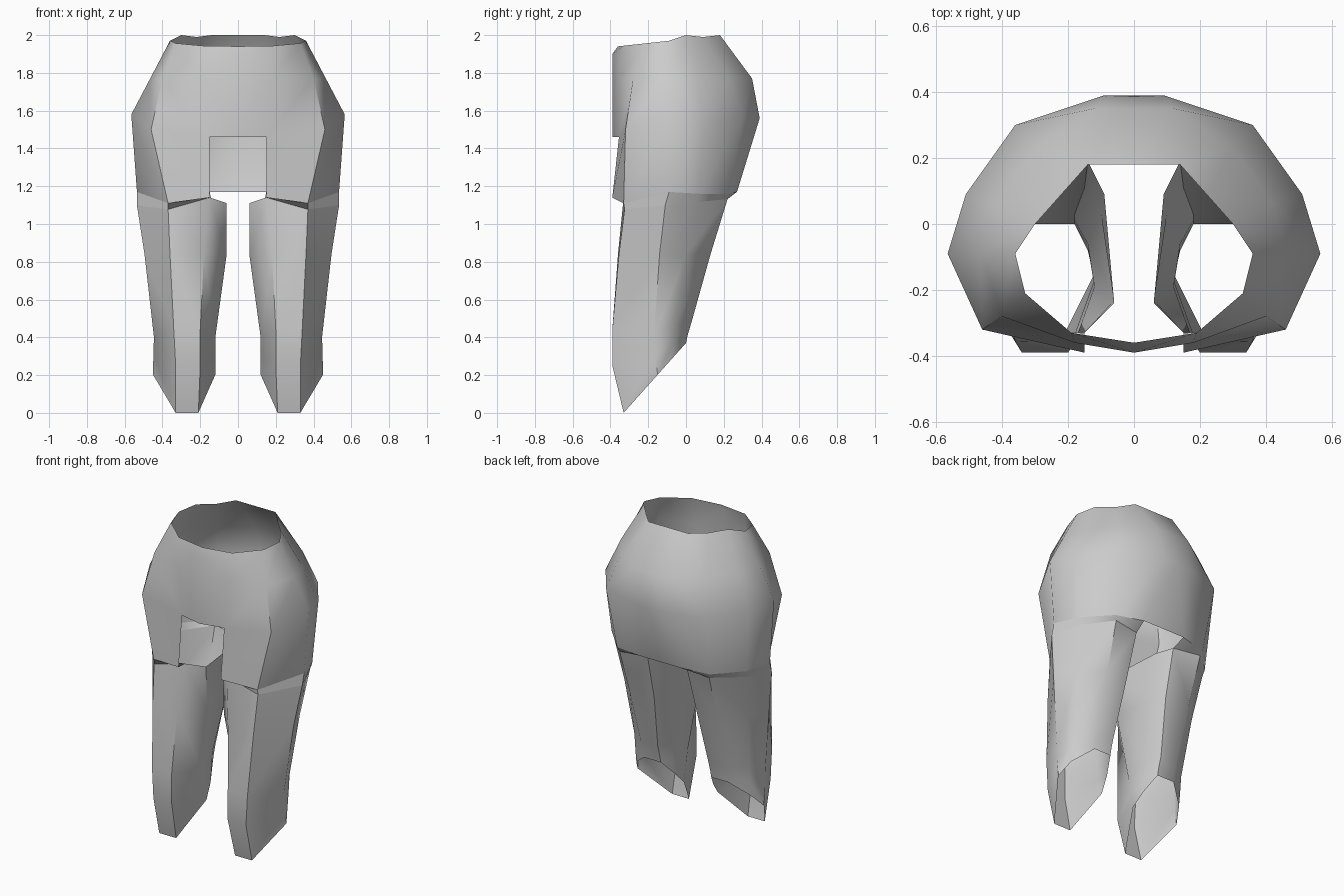
import bpy
import bmesh
import math

default_cube = bpy.data.objects.get("Cube")
if default_cube:
    bpy.data.objects.remove(default_cube, do_unlink=True)

# The single cloth colour
cloth = bpy.data.materials.new("plain grey cloth")
cloth.use_nodes = True
grey = (0.6, 0.6, 0.6, 1)
cloth.diffuse_color = grey
cloth.node_tree.nodes["Principled BSDF"].inputs["Base Color"].default_value = grey


def ring(height, slope, points):
    """Turn plan points into a ring whose height varies with depth;
    a point may carry its own height as a third value."""
    return [(p[0], p[1], p[2] if len(p) == 3 else height + slope * p[1])
            for p in points]


def loft(name, rings, closed=False, skip=()):
    """Skin the left half between successive rings and mirror it."""
    bm = bmesh.new()
    rows = [[bm.verts.new(p) for p in points] for points in rings]
    for level, (upper, lower) in enumerate(zip(rows, rows[1:])):
        count = len(upper)
        for i in range(count if closed else count - 1):
            if (level, i) in skip:
                continue
            j = (i + 1) % count
            bm.faces.new((upper[i], lower[i], lower[j], upper[j])).normal_flip()
    loose = [v for v in bm.verts if not v.link_faces]
    bmesh.ops.delete(bm, geom=loose, context='VERTS')
    mesh = bpy.data.meshes.new(name)
    bm.to_mesh(mesh)
    bm.free()
    mesh.materials.append(cloth)
    part = bpy.data.objects.new(name, mesh)
    bpy.context.collection.objects.link(part)
    mirror = part.modifiers.new("both sides", 'MIRROR')
    mirror.use_clip = True
    bpy.ops.object.select_all(action='DESELECT')
    part.select_set(True)
    bpy.context.view_layer.objects.active = part
    bpy.ops.object.shade_smooth_by_angle(angle=math.radians(50))
    return part


# Hip shell rings, each running from centre back round to centre front
waist = ring(1.98, 0.11, [
    (0, .18), (.14, .18), (.22, .09), (.30, 0, 2),
    (.36, -.09), (.33, -.21), (.19, -.33), (0, -.36)])
upper_hip = ring(1.77, 0, [
    (0, .35), (.12, .35), (.30, .23), (.42, .06),
    (.465, -.09), (.40, -.28), (.18, -.36), (0, -.39, 1.9)])
full_hip = ring(1.56, 0, [
    (0, .39), (.09, .39), (.36, .30), (.51, .09),
    (.565, -.09, 1.58), (.46, -.32, 1.5), (.15, -.355, 1.46), (0, -.39, 1.46)])
hem = ring(1.16, 0, [
    (0, .27, 1.17), (.15, .27, 1.17), (.33, .23), (.48, .07),
    (.535, -.09, 1.17), (.37, -.33, 1.11), (.15, -.39, 1.14), (0, -.39)])

# The centre front panel below the full hip stays open
front_gap = (2, len(hem) - 2)
loft("hip_shell", [waist, upper_hip, full_hip, hem], skip=[front_gap])

# Leg rings: back inner, back outer, two outer, front outer, front inner, two inner
thigh = ring(1.11, 0.1, [
    (.14, .19), (.32, .22), (.47, .06), (.535, -.11),
    (.37, -.325), (.15, -.33, 1.14), (.06, -.24, 1.11), (.09, .09)])
knee = ring(.84, 0, [
    (.15, .11), (.31, .13), (.44, 0), (.495, -.14),
    (.36, -.355), (.18, -.36), (.06, -.23), (.10, .03)])
calf = ring(.48, 0.1, [
    (.18, .03), (.30, .03), (.41, -.06), (.445, -.17, .4),
    (.34, -.39), (.2, -.39), (.12, -.19, .4), (.14, -.06)])
shin = ring(.41, 0.6, [
    (.18, .01), (.30, .01), (.41, -.07), (.448, -.165),
    (.33, -.39, .25), (.2, -.39, .25), (.12, -.17), (.14, -.07)])
cuff = ring(.37, 1.12, [
    (.18, 0), (.30, 0), (.41, -.08), (.45, -.15),
    (.33, -.33), (.21, -.33), (.12, -.15), (.14, -.08)])
loft("legs", [thigh, knee, calf, shin, cuff], closed=True)

# Narrow strip tucking the hem into the outer side of each leg
loft("hem_tuck", [hem[1:-1], thigh[:len(hem) - 2]])
